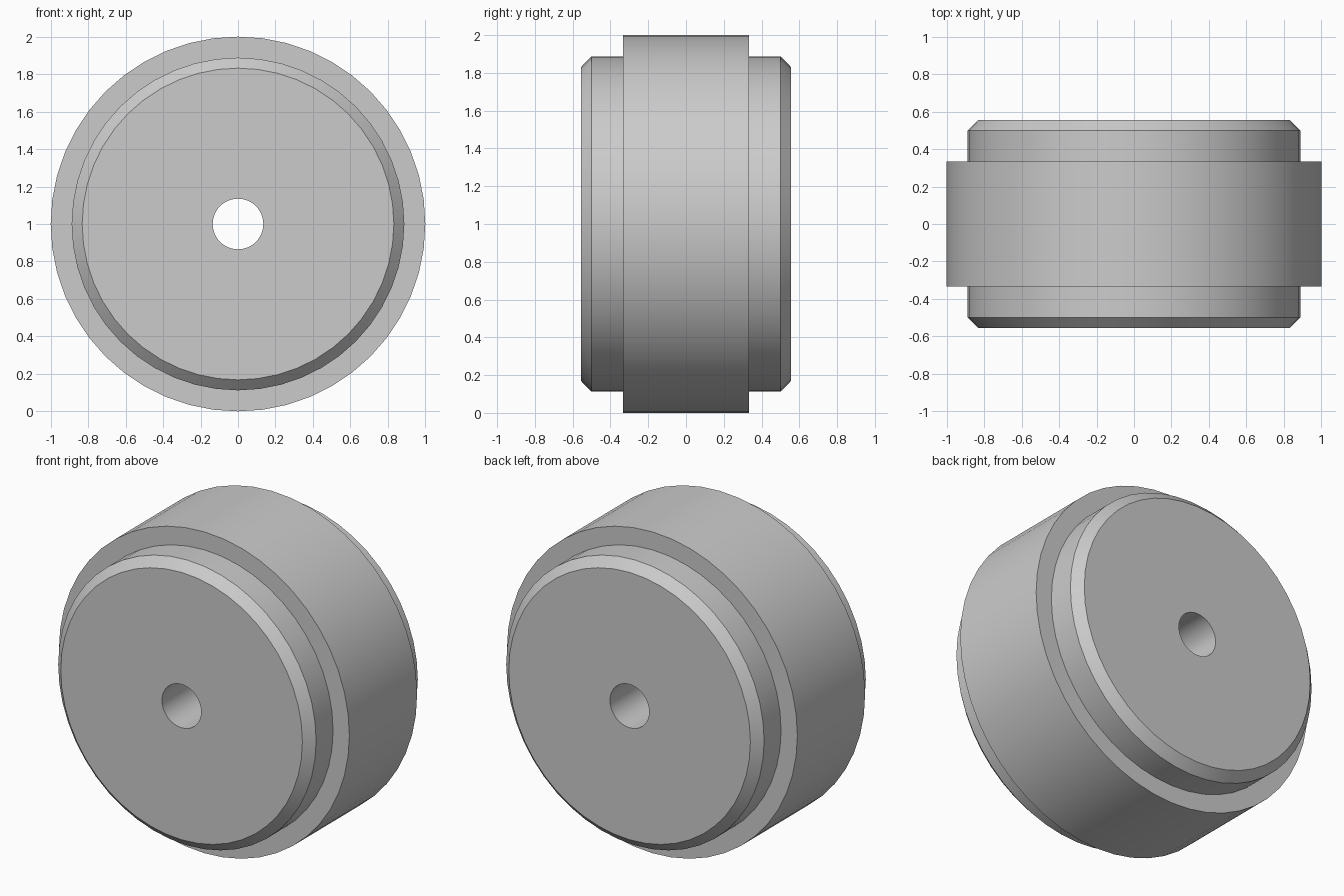
import bpy, bmesh
from math import cos, sin, pi, radians

if "Cube" in bpy.data.objects:
    bpy.data.objects.remove(bpy.data.objects["Cube"])

SEGMENTS = 48

# Half profile (radius, y) from the bore to the outer rim, mirrored to the back
half = [(0.135, -0.555), (0.832, -0.555), (0.888, -0.50), (0.888, -0.333), (1.0, -0.333)]
profile = half + [(r, -y) for r, y in reversed(half)]

# Revolve the closed profile around the wheel axis
bm = bmesh.new()
rings = []
for i in range(SEGMENTS):
    a = 2 * pi * i / SEGMENTS
    rings.append([bm.verts.new((r * cos(a), y, r * sin(a))) for r, y in profile])
n = len(profile)
for i in range(SEGMENTS):
    a, b = rings[i], rings[(i + 1) % SEGMENTS]
    for j in range(n):
        k = (j + 1) % n
        bm.faces.new((a[j], a[k], b[k], b[j]))
bmesh.ops.recalc_face_normals(bm, faces=bm.faces)

mesh = bpy.data.meshes.new("stepped_roller")
bm.to_mesh(mesh)
bm.free()
roller = bpy.data.objects.new("stepped_roller", mesh)
roller.location.z = 1.0
bpy.context.collection.objects.link(roller)

# Smooth the round walls, keep steps and chamfers crisp
bpy.context.view_layer.objects.active = roller
roller.select_set(True)
bpy.ops.object.shade_smooth_by_angle(angle=radians(30))
